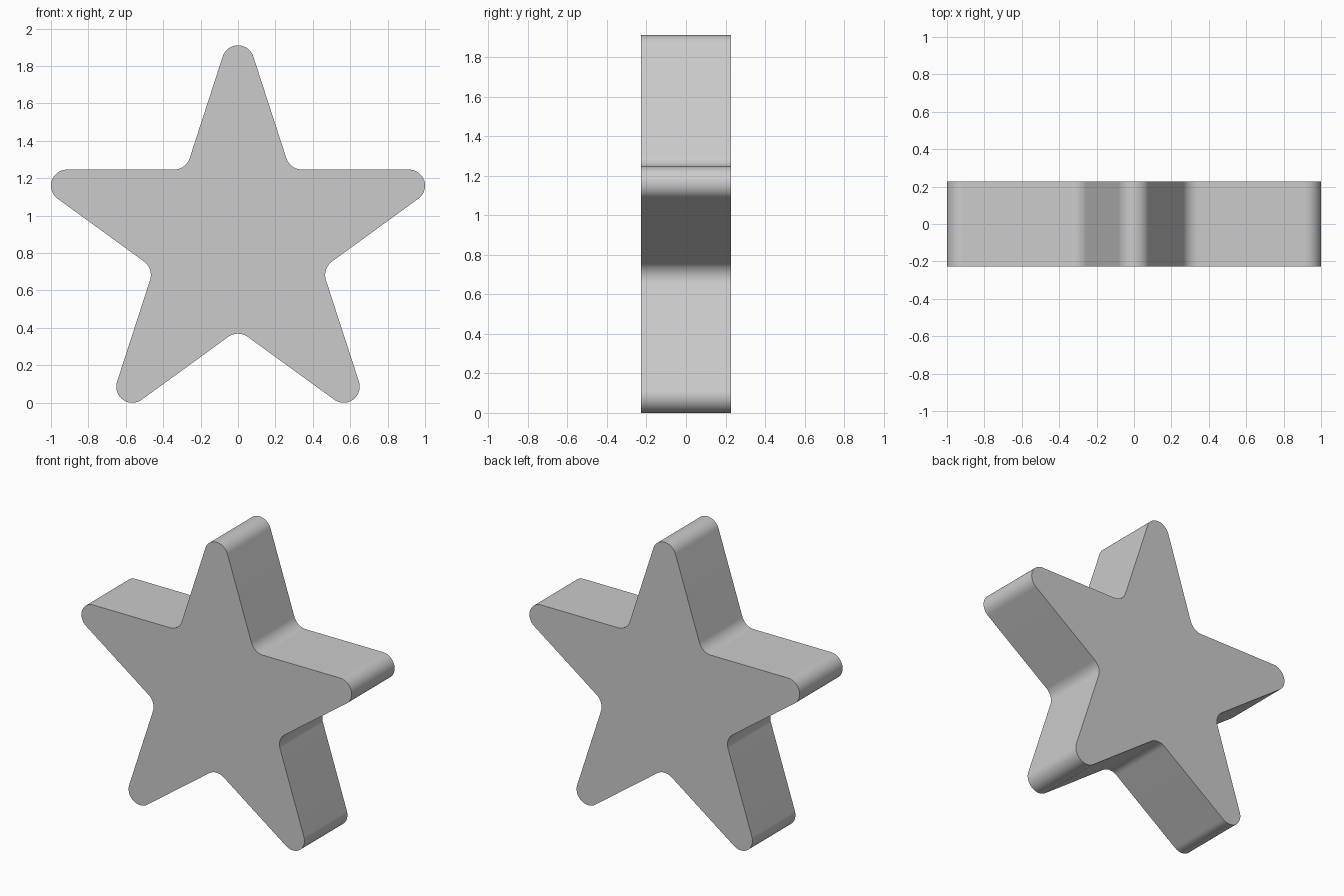
import bpy
import bmesh
from math import sin, cos, radians

if "Cube" in bpy.data.objects:
    bpy.data.objects.remove(bpy.data.objects["Cube"])

TIP_R = 0.086      # rounding of the five tips
TIP_D = 0.961      # tip arc centre to star centre
FILLET_R = 0.09    # rounding of the inner corners
CENTRE_Z = TIP_D * cos(radians(36)) + TIP_R
DEPTH = 0.454
STEPS = 20

# Distance from the star centre to the inner fillet arc centres
edge_dist = TIP_D * sin(radians(18)) + TIP_R
FILLET_D = (edge_dist + FILLET_R) / cos(radians(36))


def arc(direction, dist, radius, start, end):
    """Points of an arc whose centre lies at a polar position from the star centre."""
    d = radians(direction)
    points = []
    for i in range(STEPS + 1):
        a = radians(start + (end - start) * i / STEPS)
        points.append((dist * cos(d) + radius * cos(a),
                       CENTRE_Z + dist * sin(d) + radius * sin(a)))
    return points


# Rounded star outline
outline = []
for k in range(5):
    a = 90 + 72 * k
    outline += arc(a, TIP_D, TIP_R, a - 72, a + 72)
    b = a + 36
    outline += arc(b, FILLET_D, FILLET_R, b + 216, b + 144)

# Extruded star body
bm = bmesh.new()
front = bm.faces.new([bm.verts.new((x, -DEPTH / 2, z)) for x, z in outline])
back = bmesh.ops.extrude_face_region(bm, geom=[front], use_keep_orig=True)
bmesh.ops.translate(bm, vec=(0, DEPTH, 0),
                    verts=[v for v in back["geom"] if isinstance(v, bmesh.types.BMVert)])
bmesh.ops.recalc_face_normals(bm, faces=bm.faces)
mesh = bpy.data.meshes.new("star")
bm.to_mesh(mesh)
bm.free()
star = bpy.data.objects.new("star", mesh)
bpy.context.collection.objects.link(star)

# Smooth rim, crisp front and back edges
bpy.context.view_layer.objects.active = star
star.select_set(True)
bpy.ops.object.shade_smooth_by_angle(angle=radians(30))
